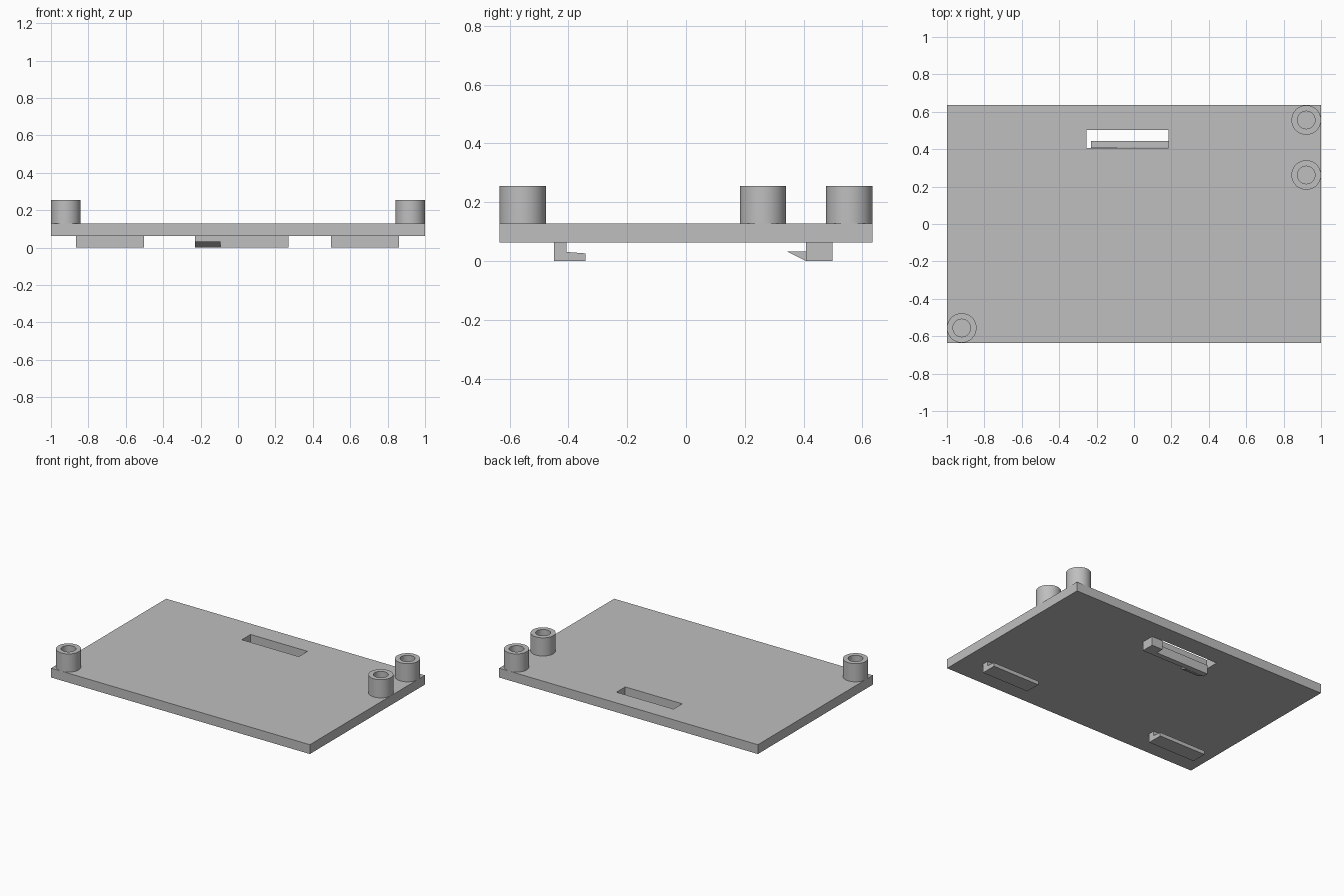
import bpy
import bmesh
from mathutils import Vector

cube = bpy.data.objects.get("Cube")
if cube:
    bpy.data.objects.remove(cube, do_unlink=True)

grey = bpy.data.materials.new("light grey plastic")
grey.use_nodes = True
COLOUR = (0.52, 0.52, 0.52, 1)
grey.diffuse_color = COLOUR
grey.node_tree.nodes["Principled BSDF"].inputs["Base Color"].default_value = COLOUR


def extrude(name, outline, direction):
    """Extrude a flat outline of 3D points into a closed solid."""
    bm = bmesh.new()
    face = bm.faces.new([bm.verts.new(p) for p in outline])
    result = bmesh.ops.extrude_face_region(bm, geom=[face], use_keep_orig=True)
    moved = [v for v in result["geom"] if isinstance(v, bmesh.types.BMVert)]
    bmesh.ops.translate(bm, verts=moved, vec=Vector(direction))
    bmesh.ops.recalc_face_normals(bm, faces=bm.faces)
    mesh = bpy.data.meshes.new(name)
    bm.to_mesh(mesh)
    bm.free()
    mesh.materials.append(grey)
    obj = bpy.data.objects.new(name, mesh)
    bpy.context.collection.objects.link(obj)
    return obj


def side_profile(name, x0, x1, points):
    """Extrude a (y, z) profile across x."""
    return extrude(name, [(x0, y, z) for y, z in points], (x1 - x0, 0, 0))


def tube(name, x, y, z0, z1, outer, inner, sides=64):
    """Hollow round post, spun from a rectangular wall section."""
    bm = bmesh.new()
    section = [(outer, z0), (outer, z1), (inner, z1), (inner, z0)]
    verts = [bm.verts.new((r, 0, z)) for r, z in section]
    edges = [bm.edges.new((verts[i], verts[(i + 1) % 4])) for i in range(4)]
    bmesh.ops.spin(bm, geom=verts + edges, cent=(0, 0, 0), axis=(0, 0, 1),
                   angle=6.283185, steps=sides, use_merge=True)
    bmesh.ops.remove_doubles(bm, verts=bm.verts, dist=0.0001)
    bmesh.ops.recalc_face_normals(bm, faces=bm.faces)
    mesh = bpy.data.meshes.new(name)
    bm.to_mesh(mesh)
    bm.free()
    mesh.materials.append(grey)
    obj = bpy.data.objects.new(name, mesh)
    obj.location = (x, y, 0)
    bpy.context.collection.objects.link(obj)
    bpy.ops.object.select_all(action="DESELECT")
    obj.select_set(True)
    bpy.context.view_layer.objects.active = obj
    bpy.ops.object.shade_smooth_by_angle()


BOTTOM, TOP, POST_TOP = 0.063, 0.128, 0.255

# Base plate with a slot cut through near the back
plate = side_profile("base_plate", -1, 1, [(-0.635, BOTTOM), (0.635, BOTTOM),
                                           (0.635, TOP), (-0.635, TOP)])
cutter = side_profile("slot_cutter", -0.255, 0.185, [(0.407, 0), (0.503, 0),
                                                     (0.503, 0.2), (0.407, 0.2)])
cutter.hide_render = True
cutter.hide_viewport = True
slot = plate.modifiers.new("slot", "BOOLEAN")
slot.operation = "DIFFERENCE"
slot.solver = "EXACT"
slot.object = cutter

# Hollow corner posts
for name, x, y in [("front_right_post", -0.921, -0.556),
                   ("back_left_post", 0.921, 0.556),
                   ("inner_left_post", 0.921, 0.262)]:
    tube(name, x, y, TOP, POST_TOP, 0.079, 0.047)

# Two L-shaped hooks under the front edge
hook = [(-0.45, 0), (-0.342, 0), (-0.342, 0.026), (-0.407, 0.031),
        (-0.407, BOTTOM), (-0.45, BOTTOM)]
side_profile("right_hook", -0.865, -0.502, hook)
side_profile("left_hook", 0.498, 0.861, hook)

# Springy latch arm hung from a root block beside the slot
extrude("latch_arm", [(-0.23, 0.408, 0), (0.27, 0.408, 0), (0.27, 0.499, 0),
                      (0.185, 0.499, 0), (0.185, 0.445, 0), (-0.23, 0.445, 0)],
        (0, 0, BOTTOM))

# Wedge-shaped catch on the free end of the arm
side_profile("latch_catch", -0.23, -0.094, [(0.408, 0), (0.408, 0.033), (0.343, 0.033)])
